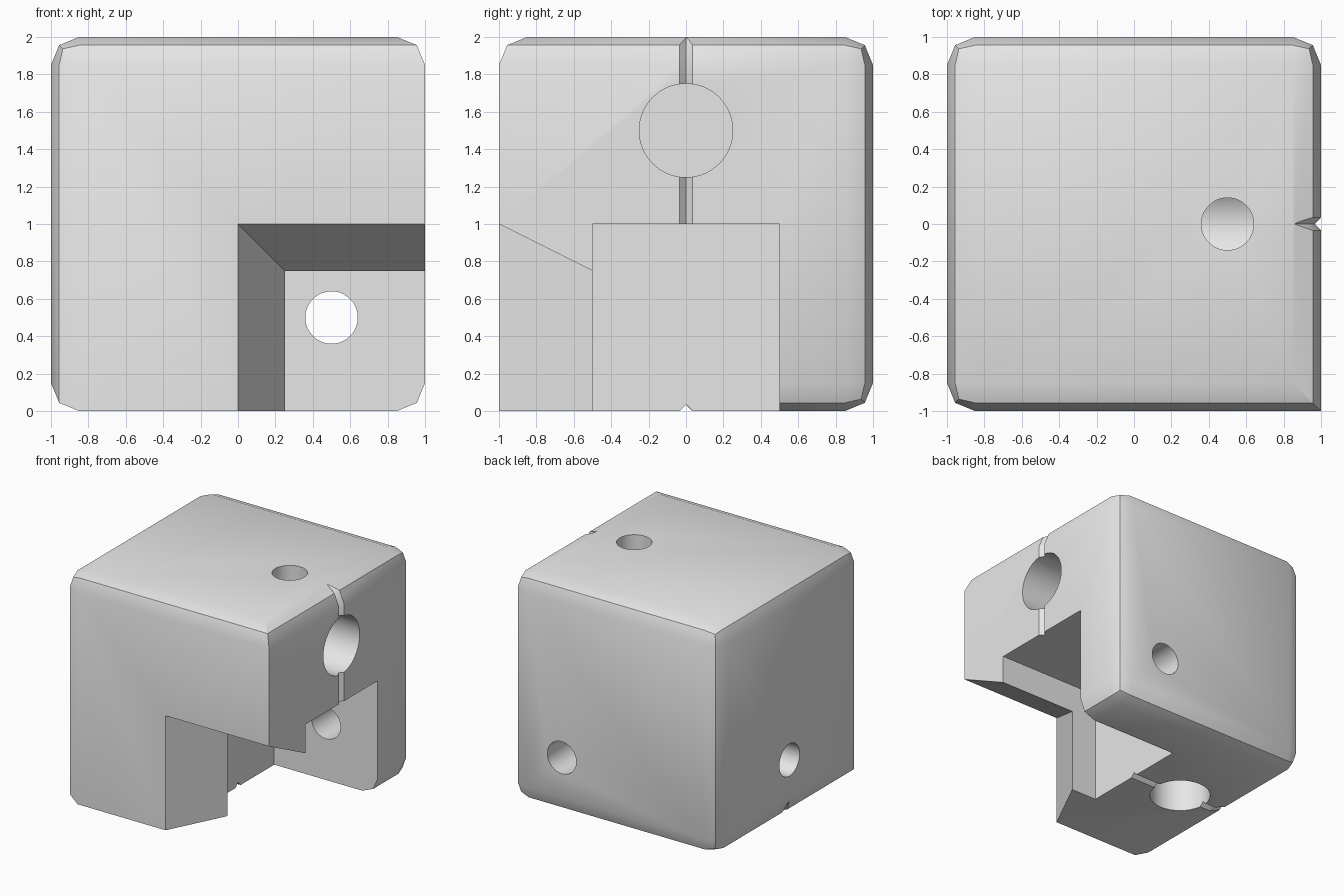
import bpy, bmesh, math
from mathutils import Vector

default = bpy.data.objects.get("Cube")
if default:
    bpy.data.objects.remove(default, do_unlink=True)

BEVEL = 0.15
MID = BEVEL * (1 - math.sqrt(0.5))

grey = bpy.data.materials.new("light grey")
grey.use_nodes = True
grey.diffuse_color = (0.8, 0.8, 0.8, 1)
grey.node_tree.nodes["Principled BSDF"].inputs["Base Color"].default_value = (0.8, 0.8, 0.8, 1)


def make_object(name, bm):
    bmesh.ops.recalc_face_normals(bm, faces=bm.faces)
    mesh = bpy.data.meshes.new(name)
    bm.to_mesh(mesh)
    bm.free()
    obj = bpy.data.objects.new(name, mesh)
    bpy.context.collection.objects.link(obj)
    mesh.materials.append(grey)
    return obj


def loft(name, rings):
    """Closed solid through a list of equal-sized rings."""
    bm = bmesh.new()
    loops = [[bm.verts.new(p) for p in ring] for ring in rings]
    for a, b in zip(loops, loops[1:]):
        for i in range(len(a)):
            j = (i + 1) % len(a)
            bm.faces.new((a[i], a[j], b[j], b[i]))
    bm.faces.new(loops[0])
    bm.faces.new(loops[-1])
    return make_object(name, bm)


def rect(y, x0, x1, z0, z1):
    return [(x0, y, z0), (x1, y, z0), (x1, y, z1), (x0, y, z1)]


def circle(centre, axis, radius, sides=64):
    axis = Vector(axis)
    u = axis.orthogonal().normalized()
    v = axis.cross(u)
    return [Vector(centre) + radius * (u * math.cos(t) + v * math.sin(t))
            for t in (2 * math.pi * i / sides for i in range(sides))]


def swap(ring):
    """Reflect across the slanted plane that exchanges right side and underside."""
    return [(1 - p[2], p[1], 1 - p[0]) for p in ring]


def groove_ring(x, z, angle, depth):
    n = Vector((math.cos(angle), 0, math.sin(angle)))
    c = Vector((x, 0, z))
    lift = 0.03
    side = Vector((0, max(depth, 0) + lift, 0))
    return [c + n * lift + side, c + n * lift - side, c - n * depth]


# Body block: rounded edges except the two beside the open corner
bm = bmesh.new()
bmesh.ops.create_cube(bm, size=2)
bmesh.ops.translate(bm, verts=bm.verts, vec=(0, 0, 1))


def is_rounded(edge):
    m = (edge.verts[0].co + edge.verts[1].co) / 2
    return not (m.y < -0.9 and (m.x > 0.9 or m.z < 0.1))


bmesh.ops.bevel(bm, geom=[e for e in bm.edges if is_rounded(e)], offset=BEVEL,
                offset_type='OFFSET', segments=2, profile=0.5, affect='EDGES')
body = make_object("corner_block", bm)

# Open corner: square pocket with a tapered mouth at the front
cutters = [
    loft("pocket", [rect(y, 0, 1.2, -0.2, 1) for y in (-0.5, 0.5)]),
    loft("pocket_mouth", [rect(-1.1, -0.05, 1.2, -0.2, 1.05),
                          rect(-0.4, 0.3, 1.2, -0.2, 0.7)]),
    loft("back_hole", [circle((0.5, y, 0.5), (0, 1, 0), 0.14) for y in (0.3, 1.2)]),
]

# Large socket, cross hole and V groove, repeated on the right side and underside
socket = [circle((x, 0, 1.5), (1, 0, 0), 0.25) for x in (0, 1.2)]
cross_hole = [circle((0.5, 0, z), (0, 0, 1), 0.14) for z in (1.5, 2.2)]
groove = [groove_ring(1, 0.9, 0, 0.035),
          groove_ring(1, 2 - BEVEL, math.radians(11), 0.035),
          groove_ring(1 - MID, 2 - MID, math.radians(45), 0.035),
          groove_ring(1 - BEVEL, 2, math.radians(79), -0.003)]
for name, rings in (("socket", socket), ("cross_hole", cross_hole), ("groove", groove)):
    cutters.append(loft(name + "_side", rings))
    cutters.append(loft(name + "_under", [swap(r) for r in rings]))

# Cut everything out of the block
for cutter in cutters:
    cutter.hide_render = True
    mod = body.modifiers.new(cutter.name, 'BOOLEAN')
    mod.operation = 'DIFFERENCE'
    mod.solver = 'EXACT'
    mod.object = cutter
bpy.context.view_layer.update()
graph = bpy.context.evaluated_depsgraph_get()
result = bpy.data.meshes.new_from_object(body.evaluated_get(graph))
body.modifiers.clear()
body.data = result
result.materials.clear()
result.materials.append(grey)
for poly in result.polygons:
    poly.material_index = 0
for cutter in cutters:
    bpy.data.objects.remove(cutter, do_unlink=True)

# Smooth shading with sharp edges kept
bpy.ops.object.select_all(action='DESELECT')
body.select_set(True)
bpy.context.view_layer.objects.active = body
bpy.ops.object.shade_smooth_by_angle(angle=math.radians(30))
